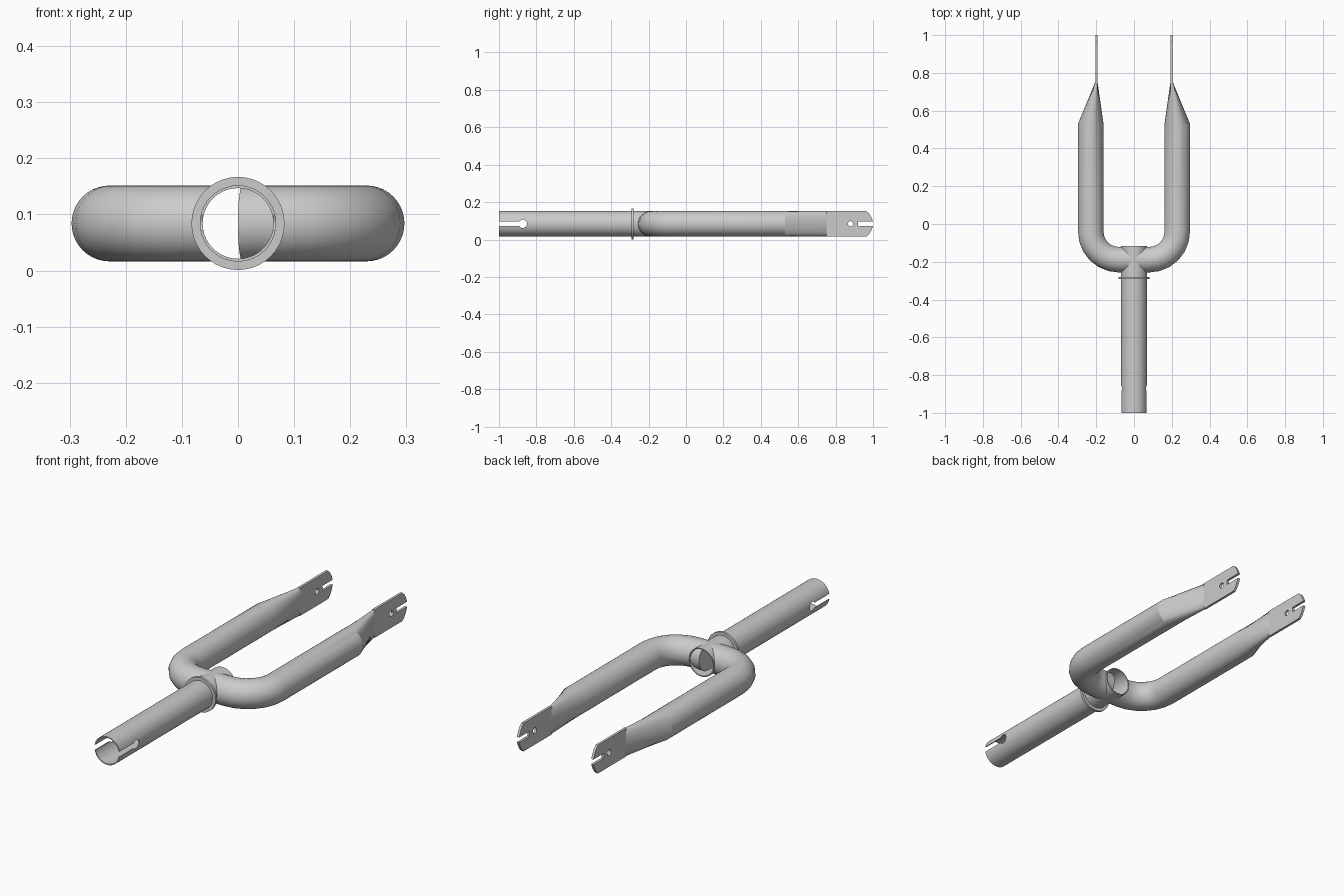
import bpy, bmesh
from math import sin, cos, pi, asin, radians
from mathutils import Vector

if "Cube" in bpy.data.objects:
    bpy.data.objects.remove(bpy.data.objects["Cube"])

ZC = 0.084      # height of the tube axes
R = 0.068       # tube radius
N = 40          # sides of round sections


def finish(name, bm, angle=22):
    bmesh.ops.recalc_face_normals(bm, faces=bm.faces)
    me = bpy.data.meshes.new(name)
    bm.to_mesh(me)
    bm.free()
    ob = bpy.data.objects.new(name, me)
    bpy.context.collection.objects.link(ob)
    smooth(ob, angle)
    return ob


def smooth(ob, angle=22):
    bpy.ops.object.select_all(action='DESELECT')
    ob.select_set(True)
    bpy.context.view_layer.objects.active = ob
    bpy.ops.object.shade_smooth_by_angle(angle=radians(angle))


def loft(name, rings, closed=False):
    """Skin a list of rings; cap the ends unless the rings form a loop."""
    bm = bmesh.new()
    vs = [[bm.verts.new(p) for p in ring] for ring in rings]
    n = len(vs[0])
    pairs = list(zip(vs, vs[1:])) + ([(vs[-1], vs[0])] if closed else [])
    for a, b in pairs:
        for i in range(n):
            j = (i + 1) % n
            bm.faces.new((a[i], a[j], b[j], b[i]))
    if not closed:
        bm.faces.new(vs[0])
        bm.faces.new(vs[-1])
    return finish(name, bm)


def circle_y(y, r):
    return [(r * cos(2 * pi * i / N), y, ZC + r * sin(2 * pi * i / N)) for i in range(N)]


def pipe(name, y0, y1, r_out, r_in):
    return loft(name, [circle_y(y0, r_out), circle_y(y1, r_out),
                       circle_y(y1, r_in), circle_y(y0, r_in)], closed=True)


def prism(name, outline, x0, x1):
    """Extrude a (y, z offset) outline along x."""
    return loft(name, [[(x, y, ZC + z) for y, z in outline] for x in (x0, x1)])


def cut(ob, cutter):
    cutter.hide_render = True
    m = ob.modifiers.new("cut", 'BOOLEAN')
    m.operation, m.solver, m.object = 'DIFFERENCE', 'EXACT', cutter
    bpy.ops.object.select_all(action='DESELECT')
    ob.select_set(True)
    bpy.context.view_layer.objects.active = ob
    bpy.ops.object.modifier_apply(modifier=m.name)
    bpy.data.objects.remove(cutter)
    smooth(ob)


# steerer tube with a keyhole slot through both sides of its open end
stem = pipe("steerer_tube", -1.0, -0.117, R, 0.063)
a0 = asin(0.013 / 0.022)
key = [(-0.872 + 0.022 * cos(t), 0.022 * sin(t))
       for t in [-pi + a0 + (2 * pi - 2 * a0) * i / 24 for i in range(25)]]
cut(stem, prism("slot_cutter", key + [(-1.1, 0.013), (-1.1, -0.013)], -0.2, 0.2))

# thin collar around the steerer
pipe("collar_ring", -0.291, -0.28, 0.083, 0.066)


def leg(side, name):
    r = R - 0.0004
    cx, cy, br = 0.08, -0.04, 0.149       # bend centre and radius
    # path stations: centre, section direction in plan
    stations = [(0.008, cy - br, radians(-97))]
    stations += [(cx + br * cos(t), cy + br * sin(t), t)
                 for t in [-pi / 2 + pi / 2 * i / 6 for i in range(7)]]
    stations.append((cx + br, 0.53, 0))
    rings = []
    for x, y, t in stations:
        rings.append([(side * (x + r * cos(u) * cos(t)), y + r * cos(u) * sin(t), ZC + r * sin(u))
                      for u in [2 * pi * i / N for i in range(N)]])
    # squashed end of the tube
    flat = []
    for i in range(N):
        u = 2 * pi * i / N
        c = cos(u)
        flat.append((side * (0.199 + 0.006 * max(-1, min(1, c * 4))), 0.752, ZC + r * sin(u)))
    rings.append(flat)
    return loft(name, rings)


# right leg runs into the steerer; left leg is trimmed to its wall
leg(1, "right_leg")
left = leg(-1, "left_leg")
cut(left, loft("trim_cutter", [circle_y(-0.5, 0.0655), circle_y(0.0, 0.0655)]))

# flat slotted dropouts with a small hole
half = [(0.748, R), (0.965, R), (0.978, 0.056), (0.99, 0.037), (1.0, 0.012), (0.92, 0.012)]
outline = half + [(y, -z) for y, z in reversed(half)]
hole = [(0.88 + 0.014 * cos(2 * pi * i / 20), 0.014 * sin(2 * pi * i / 20)) for i in range(20)]
for side, word in ((1, "right"), (-1, "left")):
    x = side * 0.199
    plate = prism(word + "_dropout", outline, x - 0.006, x + 0.006)
    cut(plate, prism("hole_cutter", hole, x - 0.05, x + 0.05))
